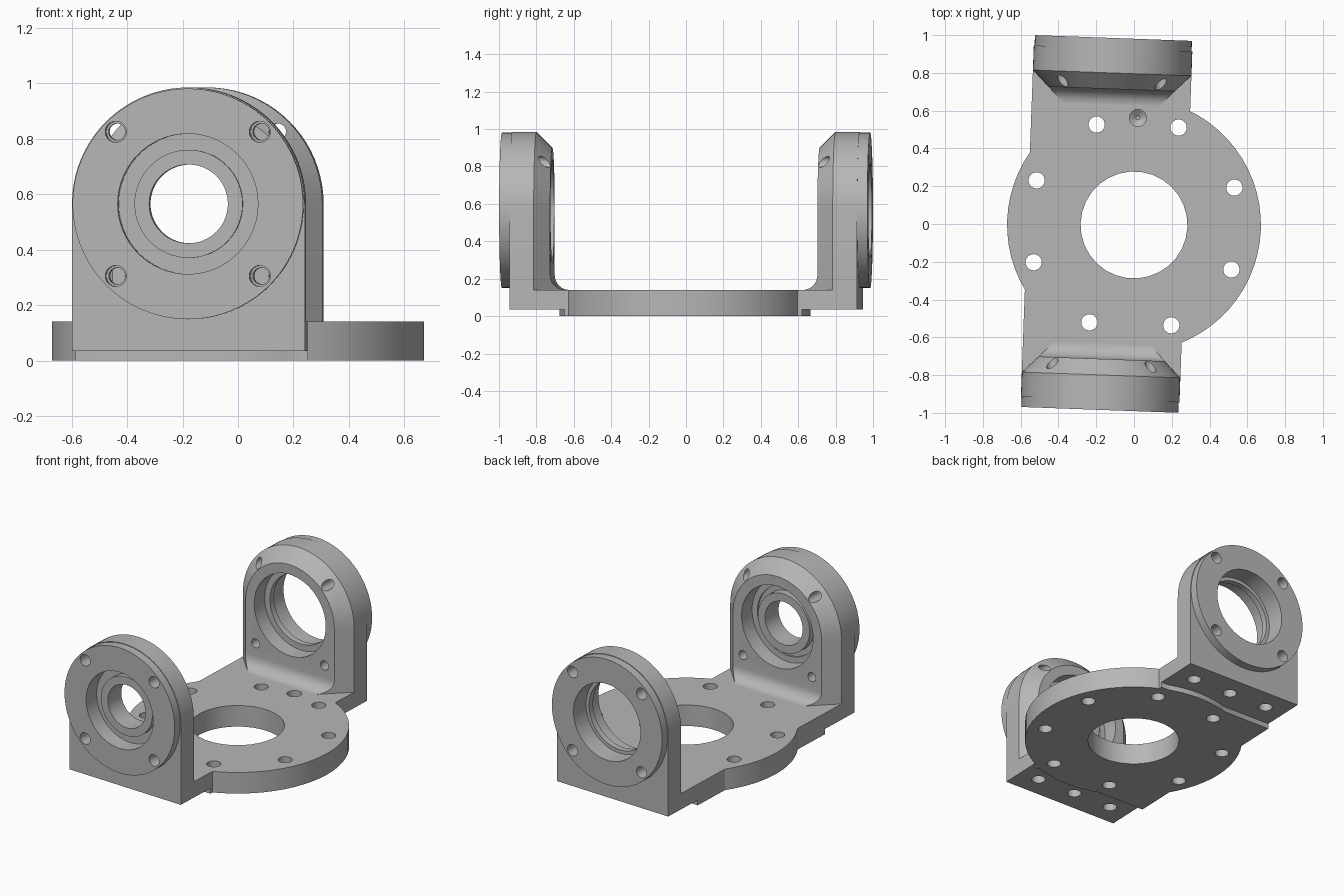
import bpy, bmesh
from math import sin, cos, pi, radians
from mathutils import Vector

if "Cube" in bpy.data.objects:
    bpy.data.objects.remove(bpy.data.objects["Cube"])

grey = bpy.data.materials.new("machined_grey")
grey.use_nodes = True
tone = (0.47, 0.47, 0.47, 1)
grey.diffuse_color = tone
grey.node_tree.nodes["Principled BSDF"].inputs["Base Color"].default_value = tone

AX, AZ = -0.145, 0.565      # axis shared by both bores
HALF = 0.42                 # half width of an arm
TOP, STEP = 0.14, 0.035     # plate top, underside of the arm feet


def build(name, solids):
    """Make one object from lofted solids, each (loops, ring_closed)."""
    bm = bmesh.new()
    for loops, closed in solids:
        rows = [[bm.verts.new(p) for p in loop] for loop in loops]
        n = len(rows[0])
        pairs = list(zip(rows, rows[1:])) + ([(rows[-1], rows[0])] if closed else [])
        for a, b in pairs:
            for i in range(n):
                j = (i + 1) % n
                bm.faces.new((a[i], a[j], b[j], b[i]))
        if not closed:
            bm.faces.new(rows[0])
            bm.faces.new(rows[-1])
    bmesh.ops.recalc_face_normals(bm, faces=bm.faces)
    mesh = bpy.data.meshes.new(name)
    bm.to_mesh(mesh)
    bm.free()
    mesh.materials.append(grey)
    obj = bpy.data.objects.new(name, mesh)
    bpy.context.collection.objects.link(obj)
    return obj


def box(x0, x1, y0, y1, z0, z1):
    return [[Vector(p) for p in ((x0, y0, z), (x1, y0, z), (x1, y1, z), (x0, y1, z))]
            for z in (z0, z1)], False


def turned_z(x, y, profile, n=32):
    return [[Vector((x + r * cos(2 * pi * i / n), y + r * sin(2 * pi * i / n), z))
             for i in range(n)] for r, z in profile], False


def turned_y(x, z, side, profile, n=64, closed=False):
    return [[Vector((x + r * cos(2 * pi * i / n), side * y, z + r * sin(2 * pi * i / n)))
             for i in range(n)] for r, y in profile], closed


def arch(half, y, n=40):
    pts = [Vector((AX + half * cos(pi * i / n), y, AZ + half * sin(pi * i / n)))
           for i in range(n + 1)]
    return pts + [Vector((AX - half, y, TOP)), Vector((AX + half, y, TOP))]


def combine(obj, solids, operation):
    tool = build("cutter", solids)
    tool.hide_render = True
    mod = obj.modifiers.new("combine", "BOOLEAN")
    mod.operation, mod.solver, mod.object = operation, "EXACT", tool
    bpy.context.view_layer.objects.active = obj
    bpy.ops.object.modifier_apply(modifier=mod.name)
    bpy.data.objects.remove(tool)


# Base plate: disc, centre slab and raised feet under the arms
base = build("base_plate", [turned_z(0, 0, [(0.672, 0), (0.672, TOP)], 64)])
combine(base, [box(AX - HALF, AX + HALF, -0.635, 0.635, 0, TOP)], "UNION")
combine(base, [box(AX - HALF, AX + HALF, -0.93, 0.93, STEP, TOP)], "UNION")

# Centre opening, ring of screw holes, one blind hole, foot screw holes
holes = [turned_z(0, 0, [(0.283, -0.1), (0.283, 0.3)], 30)]
for k in range(8):
    a = radians(22.5 + 45 * k)
    holes.append(turned_z(0.567 * cos(a), 0.567 * sin(a), [(0.043, -0.1), (0.043, 0.3)], 24))
holes.append(turned_z(0, 0.567, [(0.01, 0.04), (0.045, 0.065), (0.045, 0.3)], 24))
for side in (-1, 1):
    for dx in (-0.28, 0, 0.28):
        holes.append(turned_z(AX + dx, side * 0.785, [(0.043, -0.1), (0.043, 0.13)], 24))
combine(base, holes, "DIFFERENCE")

parts = [base]
for name, side in (("front_arm", -1), ("back_arm", 1)):
    # Arched arm with chamfered inner edge
    arm = build(name, [([arch(h, side * y) for h, y in
                         ((HALF, 0.93), (HALF, 0.80), (0.255, 0.635))], False)])
    # Clear the inner face, leaving a fillet at the foot
    r = 0.08
    curve = [(0.715 - r + r * cos(t), TOP + r + r * sin(t))
             for t in (-pi / 2 * i / 8 for i in range(9))]
    outline = [(0.5, 1.5), (0.715, 1.5)] + curve + [(0.5, TOP)]
    combine(arm, [([[Vector((x, side * y, z)) for y, z in outline] for x in (-1, 1)], False)],
            "DIFFERENCE")
    # Round outer flange
    combine(arm, [turned_y(AX, AZ, side, [(0.416, 0.9), (0.416, 0.985)], 80)], "UNION")
    # Stepped bore with a lip, and four stepped bolt holes
    cuts = [turned_y(AX, AZ, side, [(0.27, 0.55), (0.27, 0.82), (0.23, 0.82),
                                    (0.23, 0.86), (0.253, 0.86), (0.253, 1.1)])]
    for dx in (-0.26, 0.26):
        for dz in (-0.26, 0.26):
            cuts.append(turned_y(AX + dx, AZ + dz, side, [(0.03, 0.55), (0.03, 0.86),
                                 (0.038, 0.86), (0.038, 1.1)], 24))
    combine(arm, cuts, "DIFFERENCE")
    parts.append(arm)

# Hub with a web, seated in the front bore
parts.append(build("front_hub", [turned_y(AX, AZ, -1, [
    (0.142, 0.78), (0.195, 0.78), (0.195, 0.83), (0.26, 0.83), (0.26, 0.88),
    (0.195, 0.88), (0.195, 0.915), (0.142, 0.915)], closed=True)]))

# Slight turn of the whole bracket, then smooth the round walls
for obj in parts:
    obj.rotation_euler.z = radians(-2.1)
    obj.location.y = -0.005
    bpy.ops.object.select_all(action="DESELECT")
    obj.select_set(True)
    bpy.context.view_layer.objects.active = obj
    bpy.ops.object.shade_smooth_by_angle(angle=radians(30))
